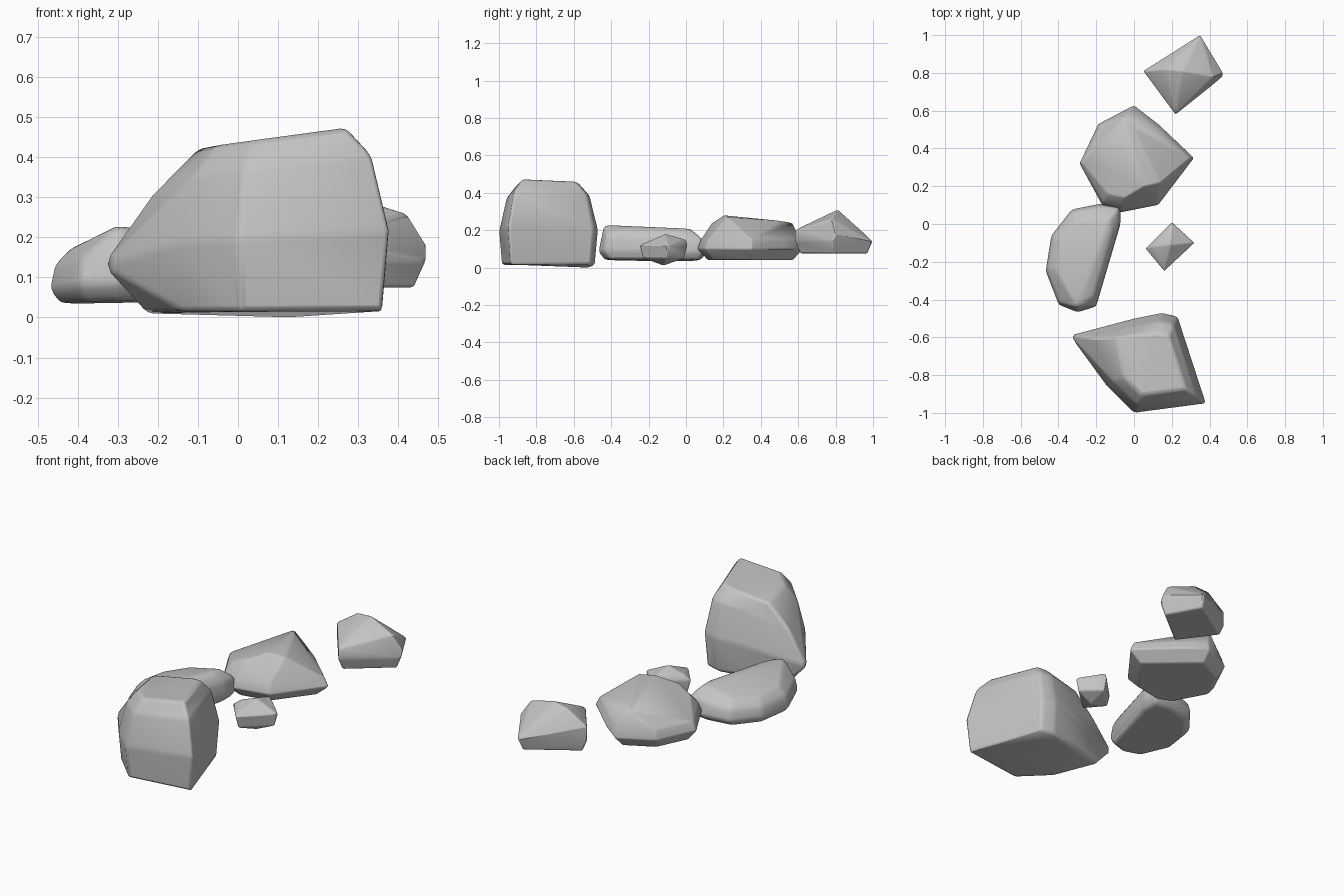
import bpy
import bmesh
import math
from mathutils import Vector

default_cube = bpy.data.objects.get("Cube")
if default_cube:
    bpy.data.objects.remove(default_cube, do_unlink=True)


def make_material(name, colour):
    material = bpy.data.materials.new(name)
    material.use_nodes = True
    material.diffuse_color = colour
    material.node_tree.nodes["Principled BSDF"].inputs["Base Color"].default_value = colour
    return material


stone = make_material("grey_stone", (.55, .55, .55, 1))


def rock_corners(outline, centre, levels, tilt):
    """Repeat the plan outline at every level, scaled about the centre, with a tilted top."""
    centre, tilt = Vector(centre), Vector(tilt)
    for height, scale in levels:
        for corner in outline:
            offset = (Vector(corner) - centre) * scale
            spot = centre + offset
            yield spot.x, spot.y, height * (1 + tilt.dot(offset))


def make_rock(name, outline, centre, levels, tilt, spurs, wear, crease):
    """Wrap a hull round the levels and spurs, merge flat facets, then wear the edges."""
    bm = bmesh.new()
    for corner in list(rock_corners(outline, centre, levels, tilt)) + spurs:
        bm.verts.new(corner)
    bmesh.ops.convex_hull(bm, input=bm.verts[:])
    buried = [vert for vert in bm.verts if not vert.link_faces]
    bmesh.ops.delete(bm, geom=buried, context="VERTS")
    bmesh.ops.dissolve_limit(bm, angle_limit=math.radians(5),
                             verts=bm.verts[:], edges=bm.edges[:])
    bmesh.ops.recalc_face_normals(bm, faces=bm.faces[:])

    mesh = bpy.data.meshes.new(name)
    bm.to_mesh(mesh)
    bm.free()
    mesh.materials.append(stone)
    rock = bpy.data.objects.new(name, mesh)
    bpy.context.collection.objects.link(rock)

    bevel = rock.modifiers.new("worn_edges", "BEVEL")
    bevel.width = wear
    bevel.segments = 2
    bevel.limit_method = "ANGLE"
    bevel.angle_limit = math.radians(15)

    bpy.ops.object.select_all(action="DESELECT")
    rock.select_set(True)
    bpy.context.view_layer.objects.active = rock
    bpy.ops.object.shade_smooth_by_angle(angle=math.radians(crease))
    return rock


# Tall boulder with a low pointed flank on its right
make_rock(
    "tall_boulder",
    outline=[(-.2, -.6), (0, -.5), (.15, -.47), (.23, -.49), (.38, -.95),
             (0, -1), (-.15, -.85)],
    centre=(.1, -.75),
    levels=[(.015, .94), (.2, 1), (.38, .84), (.45, .62)],
    tilt=(.3, 0),
    spurs=[(-.34, -.59, .13), (-.22, -.6, .3), (-.23, -.59, .01),
           (-.1, -.6, .42), (.12, -.52, 0)],
    wear=.014, crease=40)

# Long low boulder, lower along its outer side
make_rock(
    "long_boulder",
    outline=[(-.47, -.25), (-.44, -.06), (-.33, .08), (-.18, .11), (-.07, .1),
             (-.07, 0), (-.2, -.44), (-.3, -.47), (-.4, -.43)],
    centre=(-.26, -.18),
    levels=[(.04, .88), (.08, 1), (.15, .94), (.19, .75)],
    tilt=(.7, -.3),
    spurs=[(-.3, -.44, .23), (-.13, .02, .21)],
    wear=.014, crease=40)

# Broad boulder with a high ridge and steep face at the back left
make_rock(
    "broad_boulder",
    outline=[(-.29, .32), (-.17, .1), (-.07, .06), (.13, .1), (.32, .35),
             (.13, .53), (0, .63), (-.19, .53)],
    centre=(-.04, .34),
    levels=[(.04, .8), (.1, 1), (.15, .93)],
    tilt=(0, 0),
    spurs=[(0, .5, .25), (-.05, .57, .24), (.14, .22, .27), (.05, .2, .28),
           (-.05, .14, .24), (-.14, .16, .2)],
    wear=.014, crease=40)

# Peaked stone with a flat base
make_rock(
    "peaked_stone",
    outline=[(.05, .81), (.22, .58), (.47, .78), (.35, 1)],
    centre=(.26, .8),
    levels=[(.075, .86), (.14, 1)],
    tilt=(0, 0),
    spurs=[(.05, .81, .22), (.22, .58, .2), (.47, .8, .18), (.17, .82, .3),
           (.26, .81, .31), (.42, .78, .26)],
    wear=.008, crease=28)

# Pebble
make_rock(
    "pebble",
    outline=[(.06, -.13), (.2, .01), (.32, -.1), (.16, -.25)],
    centre=(.19, -.12),
    levels=[(.05, .85), (.12, 1)],
    tilt=(0, 0),
    spurs=[(.19, -.11, .18), (.2, 0, .15), (.1, -.12, .15), (.2, -.12, .01)],
    wear=.006, crease=28)
